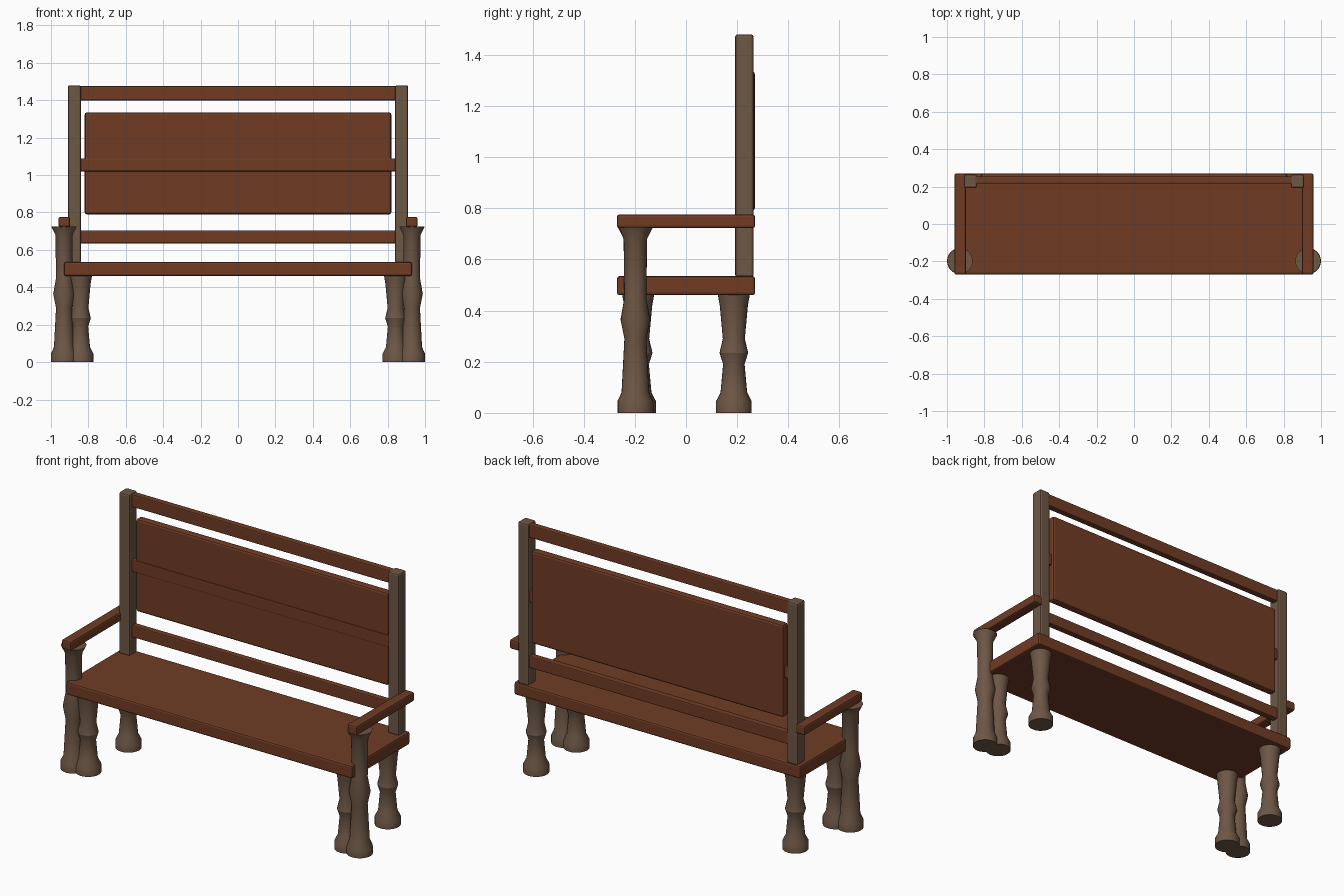
import bpy
import bmesh
from math import cos, sin, pi, radians

default = bpy.data.objects.get("Cube")
if default:
    bpy.data.objects.remove(default, do_unlink=True)


def material(name, rgb):
    mat = bpy.data.materials.new(name)
    mat.use_nodes = True
    mat.diffuse_color = (*rgb, 1)
    mat.node_tree.nodes["Principled BSDF"].inputs["Base Color"].default_value = (*rgb, 1)
    return mat


red_wood = material("red brown wood", (0.16, 0.045, 0.018))
grey_wood = material("grey brown wood", (0.155, 0.095, 0.06))


def add_object(name, bm, mat):
    mesh = bpy.data.meshes.new(name)
    bmesh.ops.recalc_face_normals(bm, faces=bm.faces)
    bm.to_mesh(mesh)
    bm.free()
    mesh.materials.append(mat)
    obj = bpy.data.objects.new(name, mesh)
    bpy.context.collection.objects.link(obj)
    return obj


def board(name, xs, ys, zs, mat, bevel=0.008):
    """Box between the given limits with softened edges."""
    bm = bmesh.new()
    bmesh.ops.create_cube(bm, size=1)
    for v in bm.verts:
        v.co = [lim[0] if c < 0 else lim[1] for c, lim in zip(v.co, (xs, ys, zs))]
    obj = add_object(name, bm, mat)
    mod = obj.modifiers.new("Bevel", "BEVEL")
    mod.width = bevel
    mod.segments = 2
    return obj


def turned_leg(name, x, y, profile, sides=24):
    """Capped lathe of (radius, height) pairs around a vertical axis."""
    bm = bmesh.new()
    rings = [[bm.verts.new((x + r * cos(2 * pi * i / sides), y + r * sin(2 * pi * i / sides), z))
              for i in range(sides)] for r, z in profile]
    for low, high in zip(rings, rings[1:]):
        for i in range(sides):
            j = (i + 1) % sides
            bm.faces.new((low[i], low[j], high[j], high[i]))
    bm.faces.new(rings[0])
    bm.faces.new(rings[-1])
    obj = add_object(name, bm, grey_wood)
    bpy.ops.object.select_all(action="DESELECT")
    obj.select_set(True)
    bpy.context.view_layer.objects.active = obj
    bpy.ops.object.shade_smooth_by_angle(angle=radians(30))
    return obj


# Seat and backrest
board("seat", (-0.93, 0.93), (-0.27, 0.27), (0.46, 0.535), red_wood, 0.01)
board("back_panel", (-0.82, 0.82), (0.222, 0.27), (0.79, 1.335), red_wood, 0.012)
for name, bottom, top in (("lower", 0.635, 0.705), ("middle", 1.02, 1.09), ("top", 1.4, 1.475)):
    board(name + "_rail", (-0.85, 0.85), (0.216, 0.255), (bottom, top), red_wood, 0.006)

# Legs, arm supports, back posts and armrests on both sides
leg_profile = [(0.07, 0), (0.07, 0.045), (0.052, 0.08), (0.042, 0.19), (0.056, 0.235),
               (0.043, 0.29), (0.055, 0.42), (0.063, 0.465)]
arm_profile = [(0.07, 0), (0.07, 0.045), (0.054, 0.08), (0.043, 0.29), (0.058, 0.365),
               (0.043, 0.45), (0.046, 0.68), (0.068, 0.725)]

for side, s in (("left", 1), ("right", -1)):
    turned_leg(side + "_front_leg", s * 0.843, -0.187, leg_profile)
    turned_leg(side + "_back_leg", s * 0.843, 0.187, leg_profile)
    turned_leg(side + "_arm_support", s * 0.93, -0.198, arm_profile)
    post_x = sorted((s * 0.84, s * 0.91))
    board(side + "_back_post", post_x, (0.192, 0.264), (0.53, 1.48), grey_wood, 0.01)
    arm_x = sorted((s * 0.898, s * 0.96))
    board(side + "_armrest", arm_x, (-0.27, 0.27), (0.722, 0.776), red_wood, 0.01)
